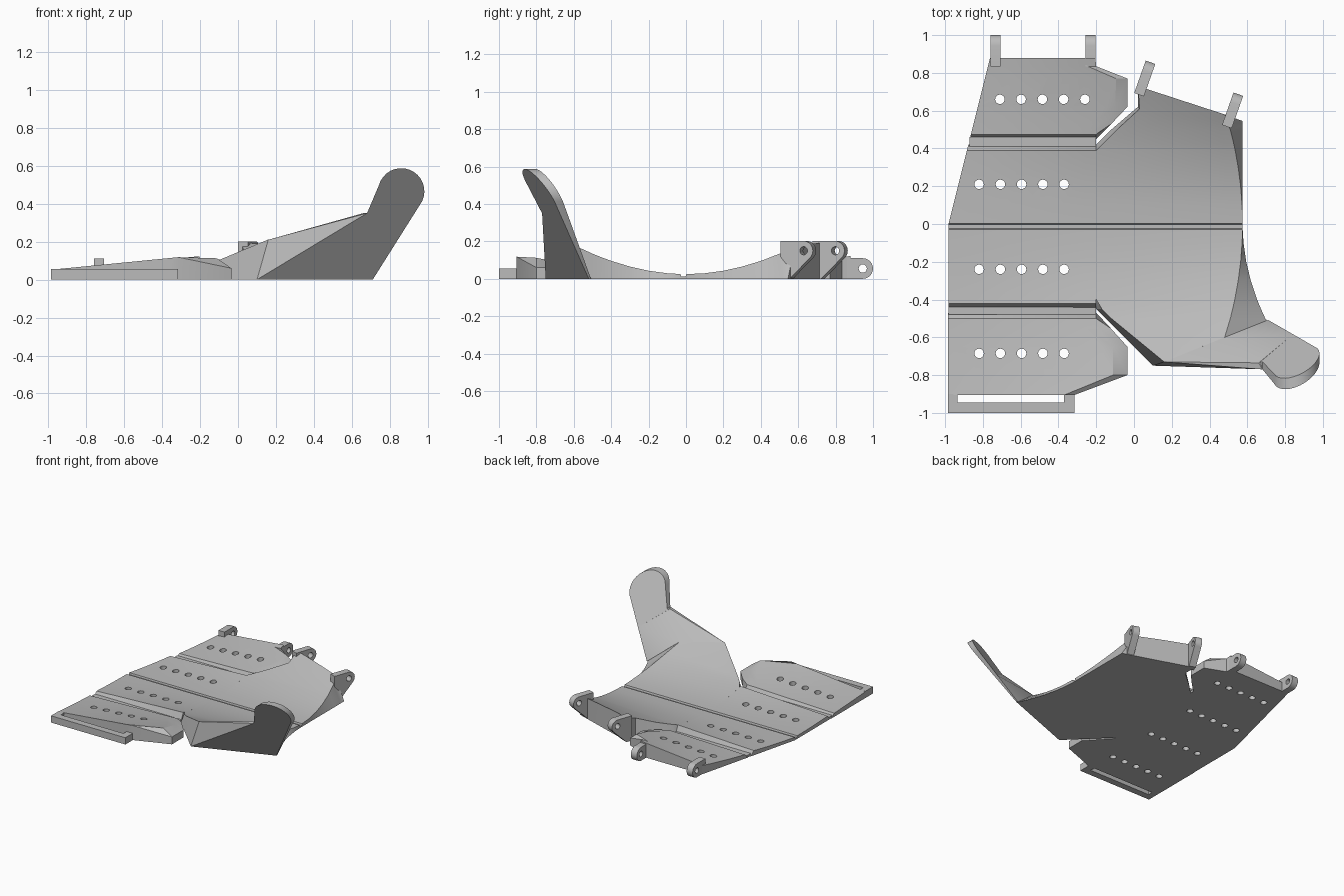
import bpy, bmesh, math
from mathutils import Vector

if "Cube" in bpy.data.objects:
    bpy.data.objects.remove(bpy.data.objects["Cube"])

grey = bpy.data.materials.new("plain grey")
grey.use_nodes = True
grey.diffuse_color = (0.5, 0.5, 0.5, 1)
grey.node_tree.nodes["Principled BSDF"].inputs["Base Color"].default_value = (0.5, 0.5, 0.5, 1)


def finish(name, bm):
    bmesh.ops.remove_doubles(bm, verts=bm.verts, dist=1e-5)
    bmesh.ops.recalc_face_normals(bm, faces=bm.faces)
    mesh = bpy.data.meshes.new(name)
    bm.to_mesh(mesh)
    bm.free()
    mesh.materials.append(grey)
    obj = bpy.data.objects.new(name, mesh)
    bpy.context.collection.objects.link(obj)
    return obj


def select(obj):
    bpy.ops.object.select_all(action='DESELECT')
    obj.select_set(True)
    bpy.context.view_layer.objects.active = obj


def prism(name, front, back):
    """Solid between two matching loops of points."""
    bm = bmesh.new()
    a = [bm.verts.new(p) for p in front]
    b = [bm.verts.new(p) for p in back]
    bm.faces.new(a)
    bm.faces.new(b[::-1])
    for i in range(len(a)):
        j = (i + 1) % len(a)
        bm.faces.new((a[i], b[i], b[j], a[j]))
    return finish(name, bm)


def slab(name, rows, height):
    """Loft over rows of (bottom left, bottom right, top left, top right)."""
    steps = (0, .2, .4, .6, .75, .85, .92, 1)
    bm = bmesh.new()
    top, low = [], []
    for bl, br, tl, tr in rows:
        bl, br, tl, tr = (Vector(p) for p in (bl, br, tl, tr))
        low.append([bm.verts.new((*bl.lerp(br, t), 0)) for t in steps])
        pts = [tl.lerp(tr, t) for t in steps]
        top.append([bm.verts.new((p.x, p.y, height(p.x, p.y))) for p in pts])
    n, m = len(rows), len(steps)
    for i in range(n - 1):
        for g in (top, low):
            for j in range(m - 1):
                bm.faces.new((g[i][j], g[i][j + 1], g[i + 1][j + 1], g[i + 1][j]))
        for j in (0, m - 1):
            bm.faces.new((top[i][j], top[i + 1][j], low[i + 1][j], low[i][j]))
    for i in (0, n - 1):
        for j in range(m - 1):
            bm.faces.new((top[i][j], top[i][j + 1], low[i][j + 1], low[i][j]))
    return finish(name, bm)


def drill(obj, centres, radius, axis):
    """Cut round holes along an axis."""
    bm = bmesh.new()
    turn = Vector(axis).to_track_quat('Z', 'Y').to_matrix().to_4x4()
    for c in centres:
        made = bmesh.ops.create_cone(bm, cap_ends=True, segments=20, radius1=radius,
                                     radius2=radius, depth=.6, matrix=turn)
        bmesh.ops.translate(bm, verts=made["verts"], vec=c)
    cutter = finish("hole_cutter", bm)
    cutter.hide_render = True
    mod = obj.modifiers.new("holes", 'BOOLEAN')
    mod.operation = 'DIFFERENCE'
    mod.solver = 'EXACT'
    mod.object = cutter
    select(obj)
    bpy.ops.object.modifier_apply(modifier=mod.name)
    bpy.data.objects.remove(cutter)


def palm_height(x, y):
    if -.027 < y < 0:
        return .012
    return .025 + (.31 + .25 * x) * y * y


def plate_height(x, y):
    return min(.02 + (.04 + .12 * (x + .98)) * y * y, .06 + .85 * (-.035 - x))


def left_edge(y):
    return -.982 + .25 * max(0, y)


def hole_row(start, y):
    return [(start + .1125 * i, y, 0) for i in range(5)]


# Palm, side with the straight left edge
crease = [-.03, -.025, -.002, .002]
rows = []
for y in [-.45, -.36, -.28, -.2, -.1] + crease + [.1, .2, .28, .35, .42]:
    t = y + .03 if y < -.4 else y - .03 if y > .4 else y
    rows.append(((left_edge(y), y), (-.2, y), (left_edge(t), t), (-.2, t)))
palm_outer = slab("palm_outer", rows, palm_height)
drill(palm_outer, hole_row(-.82, .21) + hole_row(-.82, -.24), .025, (0, 0, 1))

# Palm, flared side with diagonal flanks and a curved end
rows = [((.1, -.75), (.71, -.52), (.16, -.73), (.48, -.6))]
for y in [-.5, -.45, -.4, -.3, -.2, -.1] + crease + [.1, .2, .3, .39, .42, .5]:
    corner = .45 if y < 0 else .42
    low_x = -.2 + max(0, abs(y) - corner)
    top_x = -.2 + max(0, abs(y) - corner + .03)
    rows.append(((low_x, y), (.575 + .48 * min(y, 0) ** 2, y),
                 (top_x, y), (.575 - .26 * y * y, y)))
rows.append(((.02, .62), (.575, .52), (.03, .61), (.487, .54)))
rows.append(((.02, .73), (.575, .545), (.02, .73), (.48, .58)))
palm_inner = slab("palm_inner", rows, palm_height)

# Back side plate
rows = []
for y, right in ((.45, -.2), (.53, -.12), (.62, -.035), (.77, -.035), (.835, -.2), (.88, -.205)):
    t = max(y, .475)
    rows.append(((left_edge(y), y), (right, y), (left_edge(t), t), (right, t)))
back_plate = slab("back_plate", rows, plate_height)
drill(back_plate, hole_row(-.71, .66), .025, (0, 0, 1))

# Front side plate
rows = []
for y, right in ((-.47, -.2), (-.55, -.125), (-.65, -.035), (-.8, -.035), (-.905, -.315)):
    t = min(y, -.5)
    rows.append(((-.985, y), (right, y), (-.985, t), (right, t)))
front_plate = slab("front_plate", rows, plate_height)
drill(front_plate, hole_row(-.82, -.685), .025, (0, 0, 1))


# Thin hinge floors in the grooves
def block(name, x1, x2, y1, y2, z):
    return slab(name, [((x1, y), (x2, y)) * 2 for y in (y1, y2)], lambda x, y: z)


block("back_hinge", -.87, -.2, .41, .46, .02)
block("front_hinge", -.982, -.2, -.48, -.44, .02)

# Strap bar with two arms
block("strap_bar", -.985, -.315, -1, -.945, .055)
block("strap_arm_outer", -.985, -.935, -.95, -.9, .055)
block("strap_arm_inner", -.37, -.315, -.95, -.9, .055)


# Hinge lugs
def lug(name, x, y, z, angle, radius, end_angle, foot):
    ahead = Vector((math.sin(angle), math.cos(angle), 0))
    side = Vector((ahead.y, -ahead.x, 0))
    arc = [math.radians(90 + (end_angle - 90) * i / 12) for i in range(13)]
    pts = [(radius * math.cos(a), radius * math.sin(a)) for a in arc] + foot
    pts.append((foot[-1][0], radius))
    mid = Vector((x, y, z))
    loops = [[mid + ahead * u + side * w + Vector((0, 0, v)) for u, v in pts]
             for w in (-.027, .027)]
    drill(prism(name, *loops), [mid], .022, side)


for name, x in (("outer", -.733), ("inner", -.23)):
    lug("back_lug_" + name, x, .945, .055, 0, .055, -90, [(-.11, -.055)])
for name, x, y in (("outer", .07, .807), ("inner", .535, .638)):
    lug("finger_lug_" + name, x, y, .15, .34, .052, -45, [(-.08, -.15), (-.13, -.15)])


# Thumb blade with a round tip
def blade(x, z, inner):
    return (x, -.75 + .377 * (x - .1) - .68 * z + inner * (.012 + .08 * z), z)


outline = [(.1, 0), (.71, 0)]
for i in range(17):
    a = math.radians(-25 + 190 * i / 16)
    outline.append((.86 + .122 * math.cos(a), .465 + .122 * math.sin(a)))
outline.append((.68, .35))
prism("thumb_blade", *[[blade(x, z, k) for x, z in outline] for k in (0, 1)])

# Web joining the thumb to the palm
bm = bmesh.new()
for p in [(.16, -.73, .21), (.48, -.6, .18), (.66, -.735, .35), blade(.1, 0, 0),
          blade(.71, 0, 0), blade(.71, 0, 1), blade(.68, .35, 0), blade(.84, .21, 1)]:
    bm.verts.new(p)
bmesh.ops.convex_hull(bm, input=bm.verts)
finish("thumb_web", bm)

for obj in bpy.context.collection.objects:
    if obj.type == 'MESH':
        select(obj)
        bpy.ops.object.shade_smooth_by_angle(angle=math.radians(25))
